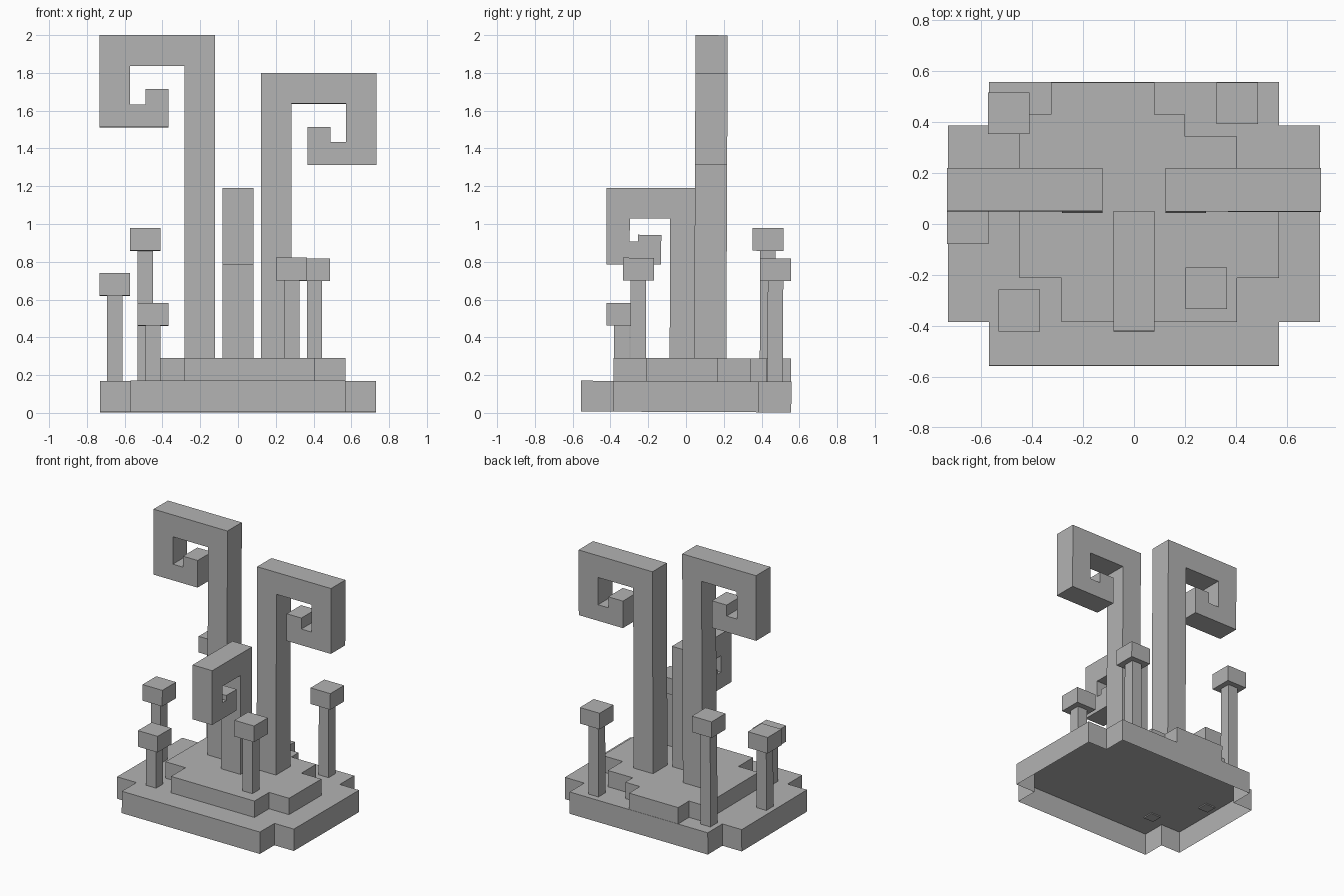
import bpy
import bmesh
from math import radians
from mathutils import Matrix, Vector

cube = bpy.data.objects.get("Cube")
if cube:
    bpy.data.objects.remove(cube, do_unlink=True)

stone = bpy.data.materials.new("grey_stone")
stone.use_nodes = True
grey = (0.45, 0.45, 0.45, 1)
stone.diffuse_color = grey
stone.node_tree.nodes["Principled BSDF"].inputs["Base Color"].default_value = grey

# The whole piece leans back very slightly
LEAN = Matrix.Rotation(radians(-0.25), 4, "X")


def prism(name, points, extrude, open_bottom=False):
    """Extrude a flat outline along a vector into a solid or bottomless block."""
    bm = bmesh.new()
    face = bm.faces.new([bm.verts.new(p) for p in points])
    new = bmesh.ops.extrude_face_region(bm, geom=[face], use_keep_orig=True)["geom"]
    moved = [g for g in new if isinstance(g, bmesh.types.BMVert)]
    bmesh.ops.translate(bm, verts=moved, vec=Vector(extrude))
    bmesh.ops.recalc_face_normals(bm, faces=bm.faces)
    if open_bottom:
        bmesh.ops.delete(bm, geom=[face], context="FACES_ONLY")
    bmesh.ops.transform(bm, matrix=LEAN, verts=bm.verts)
    mesh = bpy.data.meshes.new(name)
    bm.to_mesh(mesh)
    bm.free()
    mesh.materials.append(stone)
    obj = bpy.data.objects.new(name, mesh)
    bpy.context.collection.objects.link(obj)
    return obj


def box(name, x, y, size, z0, z1):
    h = size / 2
    corners = [(x - h, y - h, z0), (x + h, y - h, z0), (x + h, y + h, z0), (x - h, y + h, z0)]
    return prism(name, corners, (0, 0, z1 - z0))


def scroll_outline(foot, top, w, inner, arm, end, low, tip):
    """Square spiral: u grows from the column's back face, v is height."""
    lip = low + 0.12
    return [(0, foot), (0, top), (end, top), (end, low), (tip[0], low), (tip[0], tip[2]),
            (tip[1], tip[2]), (tip[1], lip), (arm, lip), (arm, inner), (w, inner), (w, foot)]


# Stepped base, open underneath
quarter = [(0.73, 0.385), (0.57, 0.385), (0.57, 0.557)]
outline = quarter + [(-x, y) for x, y in reversed(quarter)]
outline += [(-x, -y) for x, y in outline]
prism("base", [(x, y, 0.005) for x, y in outline], (0, 0, 0.163), open_bottom=True)

# Irregular upper step
step = [(-0.285, -0.385), (0.405, -0.385), (0.405, -0.213), (0.57, -0.213), (0.57, 0.168),
        (0.405, 0.168), (0.405, 0.342), (0.2, 0.342), (0.2, 0.428), (0.08, 0.428),
        (0.08, 0.555), (-0.325, 0.555), (-0.325, 0.428), (-0.45, 0.428),
        (-0.45, -0.213), (-0.285, -0.213)]
prism("upper_step", [(x, y, 0.168) for x, y in step], (0, 0, 0.122))

# Two tall scrolls curling outwards
for name, side, top in (("right_scroll", -1, 2.0), ("left_scroll", 1, 1.8)):
    uv = scroll_outline(0.28, top, 0.16, top - 0.163, 0.45, 0.61, top - 0.487,
                        (0.245, 0.366, top - 0.285))
    prism(name, [(side * (0.123 + u), 0.042, v) for u, v in uv], (0, 0.17, 0))

# Short scroll curling forwards
uv = scroll_outline(0.28, 1.19, 0.133, 1.028, 0.347, 0.47, 0.785, (0.18, 0.303, 0.942))
prism("front_scroll", [(-0.081, 0.045 - u, v) for u, v in uv], (0.162, 0, 0))

# Capped posts: x, y, foot height, cap top
posts = {
    "side_post": (-0.652, 0.0, 0.16, 0.74),
    "back_right_post": (-0.491, 0.43, 0.16, 0.98),
    "front_right_post": (-0.45, -0.342, 0.16, 0.58),
    "front_left_post": (0.284, -0.255, 0.28, 0.82),
    "back_left_post": (0.405, 0.471, 0.16, 0.82),
}
for name, (x, y, foot, top) in posts.items():
    box(name + "_stem", x, y, 0.082, foot, top - 0.12)
    box(name + "_cap", x, y, 0.163, top - 0.12, top)
